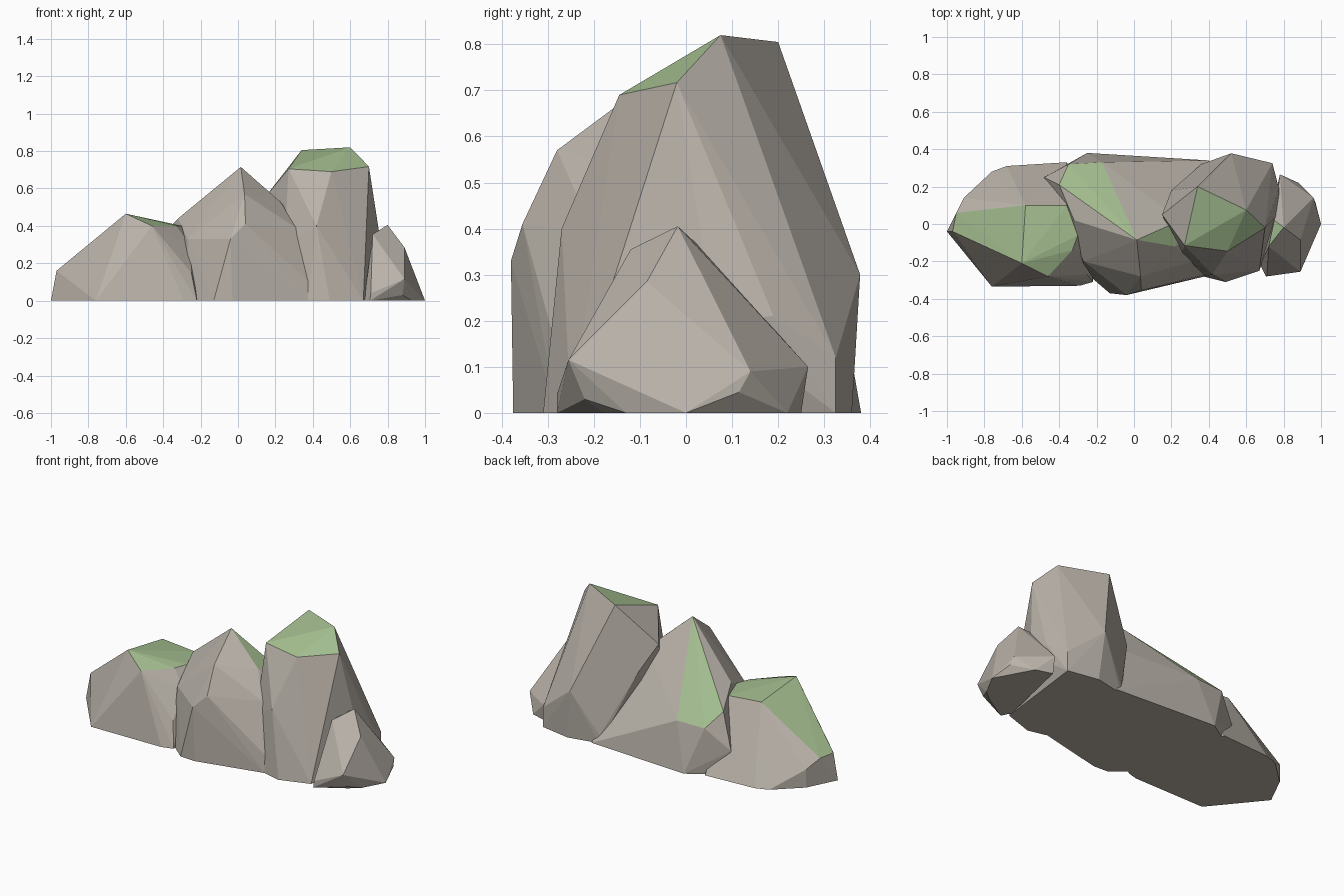
import bpy, bmesh
from mathutils import Vector


def material(name, color):
    m = bpy.data.materials.new(name)
    m.diffuse_color = (*color, 1)
    return m


STONE = material("warm_grey_stone", (0.49, 0.45, 0.40))
MOSS = material("moss_green", (0.36, 0.50, 0.27))


def rock(name, body, *caps):
    """Faceted boulder: convex hull of its corners; faces lying wholly in a cap are mossy."""
    bm = bmesh.new()
    for p in set(body).union(*caps):
        bm.verts.new(p)
    hull = bmesh.ops.convex_hull(bm, input=bm.verts[:])
    loose = {g for g in hull["geom_interior"] + hull["geom_unused"]
             if isinstance(g, bmesh.types.BMVert)}
    bmesh.ops.delete(bm, geom=list(loose), context='VERTS')
    bmesh.ops.recalc_face_normals(bm, faces=bm.faces[:])
    for f in bm.faces:
        for cap in caps:
            if all(min((v.co - Vector(c)).length for c in cap) < 1e-4 for v in f.verts):
                f.material_index = 1
    # merge coplanar triangles into clean facets
    bmesh.ops.dissolve_limit(bm, angle_limit=0.03, verts=bm.verts[:],
                             edges=bm.edges[:], delimit={'MATERIAL'})
    me = bpy.data.meshes.new(name)
    bm.to_mesh(me)
    bm.free()
    me.materials.append(STONE)
    me.materials.append(MOSS)
    bpy.context.collection.objects.link(bpy.data.objects.new(name, me))


# low boulder on the left
rock("left_rock",
     [(-1, -.04, 0), (-.91, .14, .11), (-.91, .14, 0), (-.76, .28, 0), (-.68, .31, 0),
      (-.36, .33, 0), (-.20, .10, 0), (-.22, -.31, 0), (-.29, -.33, 0), (-.76, -.335, 0),
      (-.25, -.16, .29), (-.25, -.27, .15)],
     [(-.97, -.04, .16), (-.95, .06, .16), (-.58, .10, .42), (-.36, .10, .40),
      (-.30, -.06, .40), (-.33, -.14, .40), (-.46, -.28, .40), (-.60, -.21, .465)])

# pointed middle boulder with moss on both shoulders
PEAK = (.015, -.085, .715)
rock("middle_rock",
     [(.035, -.28, .57), (.04, -.355, .41), (-.04, -.38, .33), (-.13, -.37, 0),
      (-.03, -.375, 0), (.38, -.28, 0), (.38, -.27, .10), (.31, -.20, .39),
      (-.32, .02, .44), (-.27, -.20, .33), (-.27, -.25, 0), (-.48, .25, .15), (-.45, .20, .10),
      (-.42, .27, 0), (-.25, .38, 0), (.40, .34, 0), (.45, 0, .30)],
     [PEAK, (-.17, .33, .285), (-.35, .32, .28), (-.40, .21, .355)],
     [PEAK, (.22, -.12, .535), (.25, .02, .50)])

# tall flat-topped boulder
rock("tall_rock",
     [(.15, .05, .56), (.20, .18, .42), (.36, .32, .05), (.36, .32, 0), (.52, .378, .30),
      (.55, .36, 0), (.74, .325, 0), (.74, .325, .12), (.775, .19, .21), (.78, .06, .20),
      (.67, -.25, 0), (.49, -.31, 0), (.37, -.28, 0), (.42, -.27, .40), (.25, -.18, .30),
      (.22, -.10, 0)],
     [(.34, .20, .805), (.60, .075, .82), (.70, -.02, .717), (.50, -.145, .69),
      (.27, -.115, .705)])

# small boulder on the right
rock("small_rock",
     [(.89, -.085, .285), (.89, -.255, .115), (.88, -.22, .03), (.87, -.18, 0), (.93, -.13, 0),
      (1, 0, 0), (.97, .115, .045), (.96, .14, .09), (.88, .22, 0), (.78, .265, .10),
      (.78, .25, 0), (.705, -.28, 0), (.71, -.28, .04), (.675, -.22, 0)],
     [(.80, -.018, .405), (.72, -.12, .355), (.75, .02, .37)])
